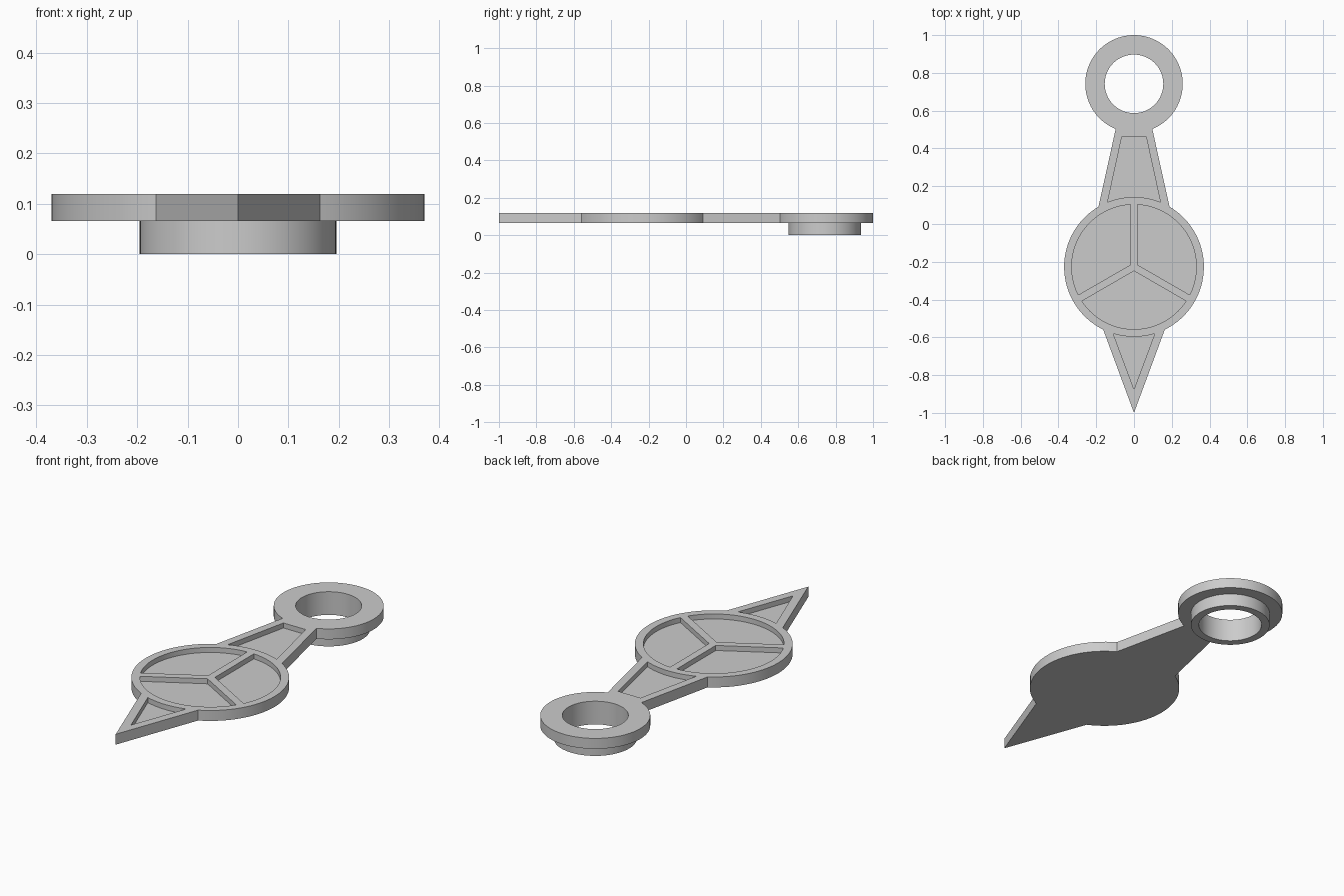
import bpy
import bmesh
from math import asin, acos, cos, sin, radians, degrees

cube = bpy.data.objects.get("Cube")
if cube:
    bpy.data.objects.remove(cube)

# Main dimensions
BOTTOM, FLOOR, TOP = 0.066, 0.094, 0.12
RING_Y, RING_R, HOLE_R, COLLAR_R = 0.742, 0.258, 0.155, 0.195
DISC_Y, DISC_R, POCKET_R, SPOKE = -0.227, 0.37, 0.33, 0.019

grey = bpy.data.materials.new("plain grey")
grey.use_nodes = True
grey.diffuse_color = (0.6, 0.6, 0.6, 1)
grey.node_tree.nodes["Principled BSDF"].inputs["Base Color"].default_value = (0.6, 0.6, 0.6, 1)


def arc(cy, r, a0, a1):
    """Points on an arc centred on the long axis, angles in degrees."""
    n = max(2, round(abs(a1 - a0) / 4))
    angles = [radians(a0 + (a1 - a0) * i / n) for i in range(n + 1)]
    return [(r * cos(a), cy + r * sin(a)) for a in angles]


def circle(cy, r):
    return arc(cy, r, 0, 360)[:-1]


def fill(bm, loops, z):
    """Flat face bounded by the first loop, with the others as holes."""
    edges = []
    for loop in loops:
        vs = [bm.verts.new((x, y, z)) for x, y in loop]
        edges += [bm.edges.new((a, b)) for a, b in zip(vs, vs[1:] + vs[:1])]
    bmesh.ops.triangle_fill(bm, edges=edges, use_beauty=True, normal=(0, 0, 1))


def wall(bm, loop, z0, z1):
    low = [bm.verts.new((x, y, z0)) for x, y in loop]
    high = [bm.verts.new((x, y, z1)) for x, y in loop]
    for i in range(len(loop)):
        bm.faces.new((low[i - 1], low[i], high[i], high[i - 1]))


def plate(name, outline, hole, z0, z1, pockets=(), floor=0):
    """Solid plate with a through hole and sunken pockets."""
    bm = bmesh.new()
    fill(bm, [outline, hole], z0)
    fill(bm, [outline, hole, *pockets], z1)
    wall(bm, outline, z0, z1)
    wall(bm, hole, z0, z1)
    for pocket in pockets:
        fill(bm, [pocket], floor)
        wall(bm, pocket, floor, z1)
    bmesh.ops.remove_doubles(bm, verts=bm.verts, dist=1e-5)
    bmesh.ops.recalc_face_normals(bm, faces=bm.faces)
    mesh = bpy.data.meshes.new(name)
    bm.to_mesh(mesh)
    bm.free()
    mesh.materials.append(grey)
    obj = bpy.data.objects.new(name, mesh)
    bpy.context.collection.objects.link(obj)
    bpy.ops.object.select_all(action='DESELECT')
    obj.select_set(True)
    bpy.context.view_layer.objects.active = obj
    bpy.ops.object.shade_smooth_by_angle(angle=radians(20))
    return obj


# Outline: ring, tapered arm, disc and pointed tip
neck = degrees(acos(0.097 / RING_R))
shoulder = degrees(acos(0.188 / DISC_R))
hip = degrees(acos(0.163 / DISC_R))
outline = (arc(RING_Y, RING_R, -neck, 180 + neck)
           + arc(DISC_Y, DISC_R, 180 - shoulder, 180 + hip)
           + [(0, -1)]
           + arc(DISC_Y, DISC_R, -hip, shoulder))

# Three disc pockets separated by spokes
pockets = []
inset = degrees(asin(SPOKE / POCKET_R))
apex = SPOKE / sin(radians(60))
for start in (90, 210, 330):
    mid = radians(start + 60)
    pockets.append([(apex * cos(mid), DISC_Y + apex * sin(mid))]
                   + arc(DISC_Y, POCKET_R, start + inset, start + 120 - inset))

# Arm and tip pockets, each with one edge following the disc
a = degrees(acos(0.14 / DISC_R))
pockets.append(arc(DISC_Y, DISC_R, a, 180 - a) + [(-0.064, 0.463), (0.064, 0.463)])
a = degrees(acos(0.11 / DISC_R))
pockets.append(arc(DISC_Y, DISC_R, 180 + a, 360 - a) + [(0, -0.875)])

hole = circle(RING_Y, HOLE_R)
plate("hand_plate", outline, hole, BOTTOM, TOP, pockets, FLOOR)
plate("ring_collar", circle(RING_Y, COLLAR_R), hole, 0, BOTTOM)
